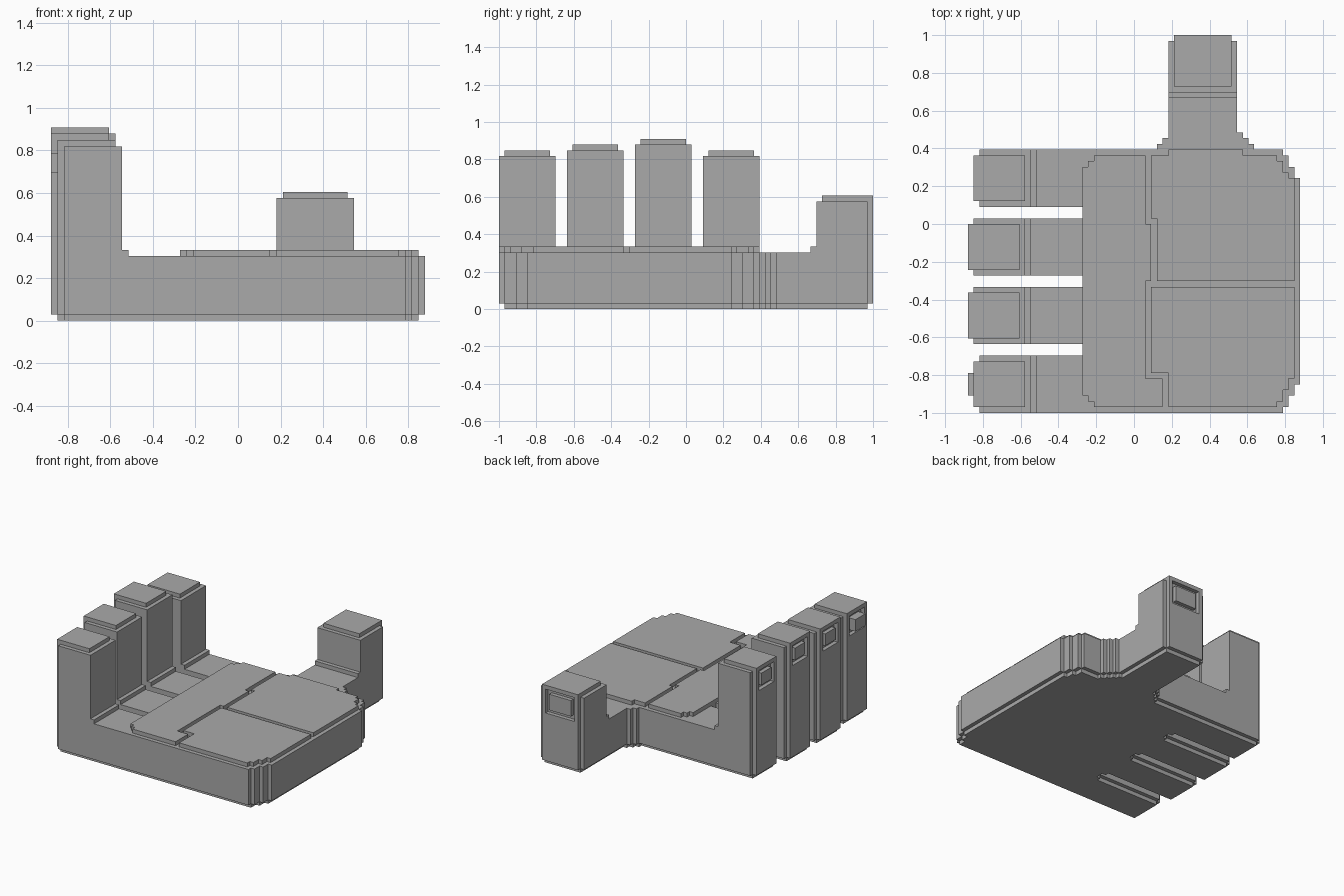
import bpy
import bmesh
from itertools import product

UNIT = 1 / 33  # edge of one block; all sizes below are in blocks

if "Cube" in bpy.data.objects:
    bpy.data.objects.remove(bpy.data.objects["Cube"], do_unlink=True)

grey = bpy.data.materials.new("plain grey")
grey.use_nodes = True
grey.diffuse_color = (0.4, 0.4, 0.4, 1)
grey.node_tree.nodes["Principled BSDF"].inputs["Base Color"].default_value = grey.diffuse_color


def box(x, y, z):
    """Set of blocks filling three (start, end) ranges."""
    return set(product(range(*x), range(*y), range(*z)))


parts = {}
BASE = (1, 10)   # height range of the palm and finger roots
PAD = (10, 11)   # height range of the raised pads
STEPS = ((0, 5), (1, 3), (2, 1), (3, 0))  # stair-stepped rounded corner

# Palm with rounded outer corners
palm = set()
for dx, dy in STEPS:
    palm |= box((-9, 29 - dx), (dy - 33, 13 - dy), BASE)
parts["palm"] = palm


# Fingers: root, upright, fillet, raised back and cap, with a nail in a recess
def finger(name, y, back, top, nail_out):
    y_end = y + 10
    inner = (y + 1, y_end - 1)
    front = back + 10
    body = box((back + 1, -9), (y, y_end), BASE)
    body |= box((back + 1, front), (y, y_end), (1, top))
    body |= box((front, front + 1), (y, y_end), PAD)
    body |= box((back, front), inner, (1, top))
    body |= box((back, front - 1), inner, (top, top + 1))
    body -= box((back, back + 1), (y + 2, y_end - 2), (top - 5, top))
    parts[name] = body
    parts[name + "_nail"] = box((back - nail_out, back + 1),
                                (y + 3, y_end - 3), (top - 4, top - 1))


finger("little_finger", -33, -28, 27, 1)
finger("ring_finger", -21, -29, 28, 0)
finger("middle_finger", -9, -29, 29, 0)
finger("index_finger", 3, -28, 27, 0)

# Thumb: flared root, upright, fillet, cap and recessed nail
thumb = box((6, 18), (13, 32), BASE)
for i in range(3):
    thumb |= box((4 + i, 21 - i), (13 + i, 14 + i), BASE)
thumb |= box((6, 18), (23, 32), (1, 19))
thumb |= box((6, 18), (22, 23), PAD)
thumb |= box((7, 17), (23, 33), (1, 19))
thumb |= box((7, 17), (24, 33), (19, 20))
thumb -= box((8, 16), (32, 33), (13, 19))
parts["thumb"] = thumb
parts["thumb_nail"] = box((9, 15), (32, 33), (14, 18))

# Raised palm pads, cut from one rounded sheet with a groove between them
sheet = box((6, 19), (12, 13), PAD)
for dx, dy in STEPS:
    sheet |= box((-7, 28 - dx), (dy - 32, 12 - min(dy, 4)), PAD)
for i in range(2):
    sheet |= box((i - 9, 0), (-30 - i, 10 + i), PAD)
parts["finger_side_pad"] = sheet & (box((-9, 2), (-32, 12), PAD)
                                    | box((2, 3), (-10, 0), PAD)
                                    | box((2, 5), (-32, -27), PAD))
parts["thumb_side_pad"] = sheet & (box((3, 28), (1, 13), PAD)
                                   | box((4, 28), (-10, 1), PAD))
parts["heel_pad"] = sheet & (box((3, 28), (-26, -11), PAD)
                             | box((6, 28), (-32, -26), PAD))

# Underside layer, set in by one block all round
filled = set().union(*parts.values())
parts["underside"] = {
    (x, y, 0) for x, y, z in filled
    if z == 1 and all((x + a, y + b, 1) in filled
                      for a, b in ((1, 0), (-1, 0), (0, 1), (0, -1)))}
filled |= parts["underside"]


# Turn blocks into clean outer surfaces with large flat faces
def build(name, blocks):
    bm = bmesh.new()
    verts = {}

    def vert(p):
        if p not in verts:
            verts[p] = bm.verts.new([c * UNIT for c in p])
        return verts[p]

    for block in blocks:
        for axis, side in product(range(3), (0, 1)):
            beside = list(block)
            beside[axis] += 2 * side - 1
            if tuple(beside) in filled:
                continue
            u, v = (axis + 1) % 3, (axis + 2) % 3
            corners = []
            for a, b in ((0, 0), (1, 0), (1, 1), (0, 1)):
                p = list(block)
                p[axis] += side
                p[u] += a
                p[v] += b
                corners.append(vert(tuple(p)))
            bm.faces.new(corners if side else corners[::-1])
    bmesh.ops.dissolve_limit(bm, angle_limit=0.01, verts=bm.verts[:],
                             edges=bm.edges[:])
    mesh = bpy.data.meshes.new(name)
    bm.to_mesh(mesh)
    bm.free()
    mesh.materials.append(grey)
    bpy.context.collection.objects.link(bpy.data.objects.new(name, mesh))


for part_name, part_blocks in parts.items():
    build(part_name, part_blocks)
